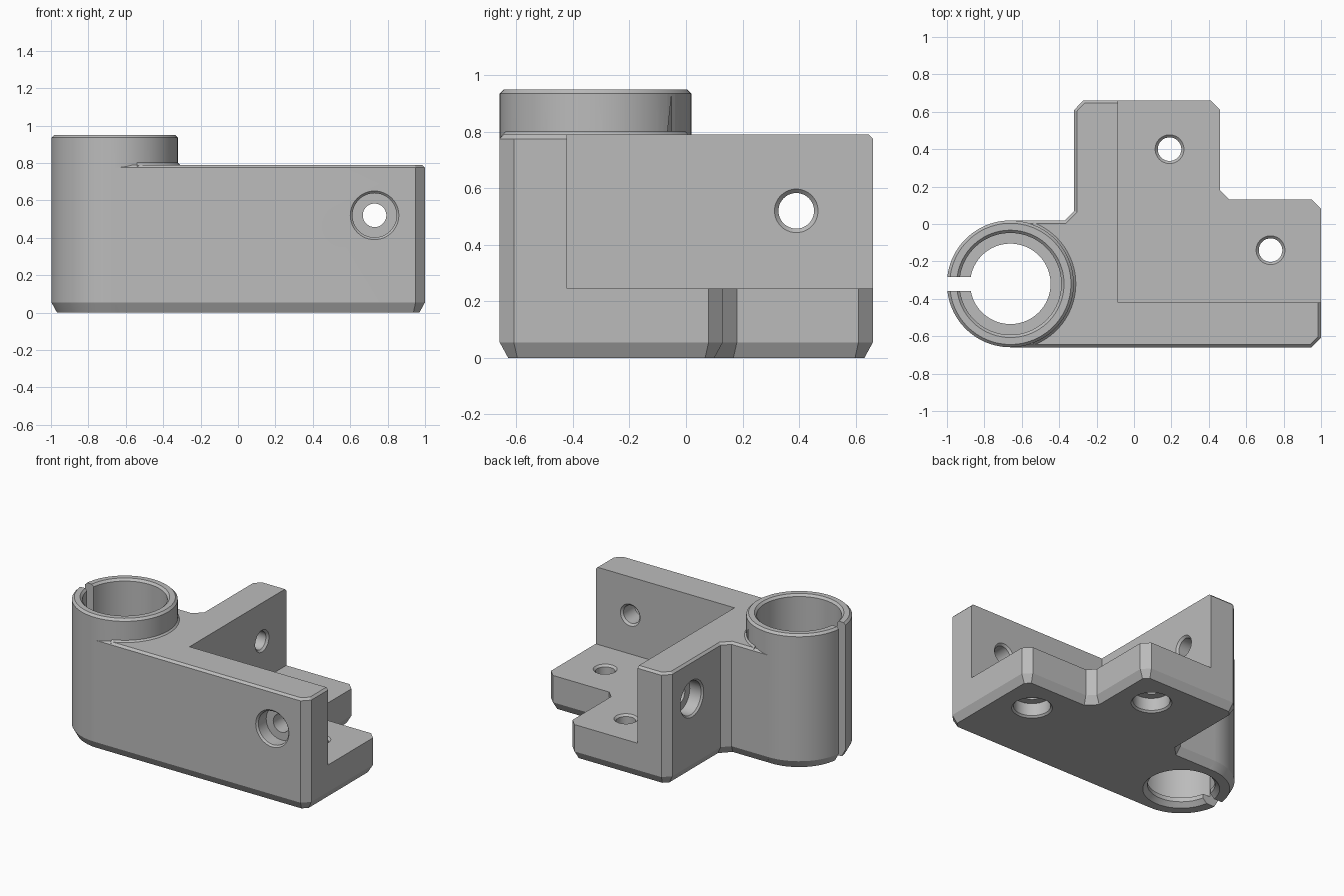
import bpy, bmesh, math
from mathutils import Vector, Matrix

cube = bpy.data.objects.get("Cube")
if cube:
    bpy.data.objects.remove(cube, do_unlink=True)

grey = bpy.data.materials.new("plain grey")
grey.use_nodes = True
COLOUR = (0.5, 0.5, 0.5, 1)
grey.diffuse_color = COLOUR
grey.node_tree.nodes["Principled BSDF"].inputs["Base Color"].default_value = COLOUR


def finish(name, bm):
    bmesh.ops.recalc_face_normals(bm, faces=bm.faces[:])
    mesh = bpy.data.meshes.new(name)
    bm.to_mesh(mesh)
    bm.free()
    mesh.materials.append(grey)
    obj = bpy.data.objects.new(name, mesh)
    bpy.context.collection.objects.link(obj)
    return obj


def loft(name, rings):
    """Closed solid through a stack of equal-length rings."""
    bm = bmesh.new()
    rows = [[bm.verts.new(p) for p in ring] for ring in rings]
    n = len(rows[0])
    for a, b in zip(rows, rows[1:]):
        for i in range(n):
            j = (i + 1) % n
            bm.faces.new((a[i], a[j], b[j], b[i]))
    bm.faces.new(rows[0][::-1])
    bm.faces.new(rows[-1])
    return finish(name, bm)


def lathe(name, profile, place, sides=96):
    """Solid of revolution from (radius, height) pairs."""
    turns = [2 * math.pi * i / sides for i in range(sides)]
    return loft(name, [[place @ Vector((r * math.cos(t), r * math.sin(t), z))
                        for t in turns] for r, z in profile])


def box(name, lo, hi):
    corners = [(lo[0], lo[1]), (hi[0], lo[1]), (hi[0], hi[1]), (lo[0], hi[1])]
    return loft(name, [[(x, y, z) for x, y in corners] for z in (lo[2], hi[2])])


def inset(points, d):
    """Mitred inward offset of a counter-clockwise outline."""
    out = []
    for i, p in enumerate(points):
        p = Vector(p)
        a = (p - Vector(points[i - 1])).normalized()
        b = (Vector(points[(i + 1) % len(points)]) - p).normalized()
        na, nb = Vector((-a.y, a.x)), Vector((-b.y, b.x))
        out.append(p + (na + nb) * d / (1 + na.dot(nb)))
    return out


def combine(target, tool, operation):
    mod = target.modifiers.new(operation.lower(), "BOOLEAN")
    mod.operation, mod.solver, mod.object = operation, "EXACT", tool
    bpy.context.view_layer.objects.active = target
    bpy.ops.object.modifier_apply(modifier=mod.name)
    bpy.data.objects.remove(tool, do_unlink=True)


CX, CY, R = -0.661, -0.32, 0.339
TOP, FLOOR, IN_X, IN_Y = 0.79, 0.245, -0.085, -0.42
axis = Matrix.Translation((CX, CY, 0))

# Block with chamfered corners, bottom and top edges
outline = [(CX, -0.659), (0.95, -0.659), (1, -0.609), (1, 0.08), (0.95, 0.13),
           (0.51, 0.13), (0.46, 0.18), (0.46, 0.61), (0.41, 0.661), (-0.27, 0.661),
           (-0.32, 0.61), (-0.32, 0.07), (-0.37, 0.019), (CX, 0.019)]
levels = [(0, 0.03), (0.055, 0), (TOP - 0.015, 0), (TOP, 0.015)]
bracket = loft("corner_bracket", [[(p.x, p.y, z) for p in inset(outline, d)]
                                  for z, d in levels])

# Open space between the two upright walls
combine(bracket, box("notch", (IN_X, IN_Y, FLOOR), (1.2, 0.9, 1)), "DIFFERENCE")

# Small sloped collar where the tube leaves the block
collar = lathe("collar", [(0.355, 0.77), (0.355, 0.785), (0.335, 0.805)], axis)
combine(collar, box("trim", (-1.2, -1, 0.7), (-0.54, 0.5, 0.9)), "DIFFERENCE")
combine(bracket, collar, "UNION")

# Tube with its stepped bore and side slot
tube = lathe("tube", [(R - 0.03, 0), (R, 0.055), (R, 0.935), (R - 0.015, 0.95)], axis)
combine(bracket, tube, "UNION")
bore = lathe("bore", [(0.255, -0.01), (0.215, 0.03), (0.215, 0.06), (0.272, 0.06),
                      (0.272, 0.935), (0.297, 0.96)], axis)
combine(bracket, bore, "DIFFERENCE")
combine(bracket, box("slot", (-1.1, CY - 0.037, -0.1), (-0.8, CY + 0.037, 1.1)),
        "DIFFERENCE")


# Counterbored screw holes, drilled from the outer faces inward
def screw_hole(start, spin, thickness):
    profile = [(0.14, -0.01), (0.118, 0.012), (0.118, 0.1), (0.063, 0.1),
               (0.063, thickness - 0.014), (0.087, thickness + 0.01)]
    place = Matrix.Translation(start) @ spin
    combine(bracket, lathe("screw_hole", profile, place, 48), "DIFFERENCE")


along_y = Matrix.Rotation(-math.pi / 2, 4, "X")
along_x = Matrix.Rotation(math.pi / 2, 4, "Y")
screw_hole((0.73, -0.659, 0.52), along_y, IN_Y + 0.659)
screw_hole((-0.32, 0.39, 0.52), along_x, IN_X + 0.32)
screw_hole((0.73, -0.14, 0), Matrix.Identity(4), FLOOR)
screw_hole((0.19, 0.40, 0), Matrix.Identity(4), FLOOR)

# Smooth round walls, crisp chamfers
bpy.ops.object.select_all(action="DESELECT")
bracket.select_set(True)
bpy.context.view_layer.objects.active = bracket
bpy.ops.object.shade_smooth_by_angle(angle=math.radians(20))
